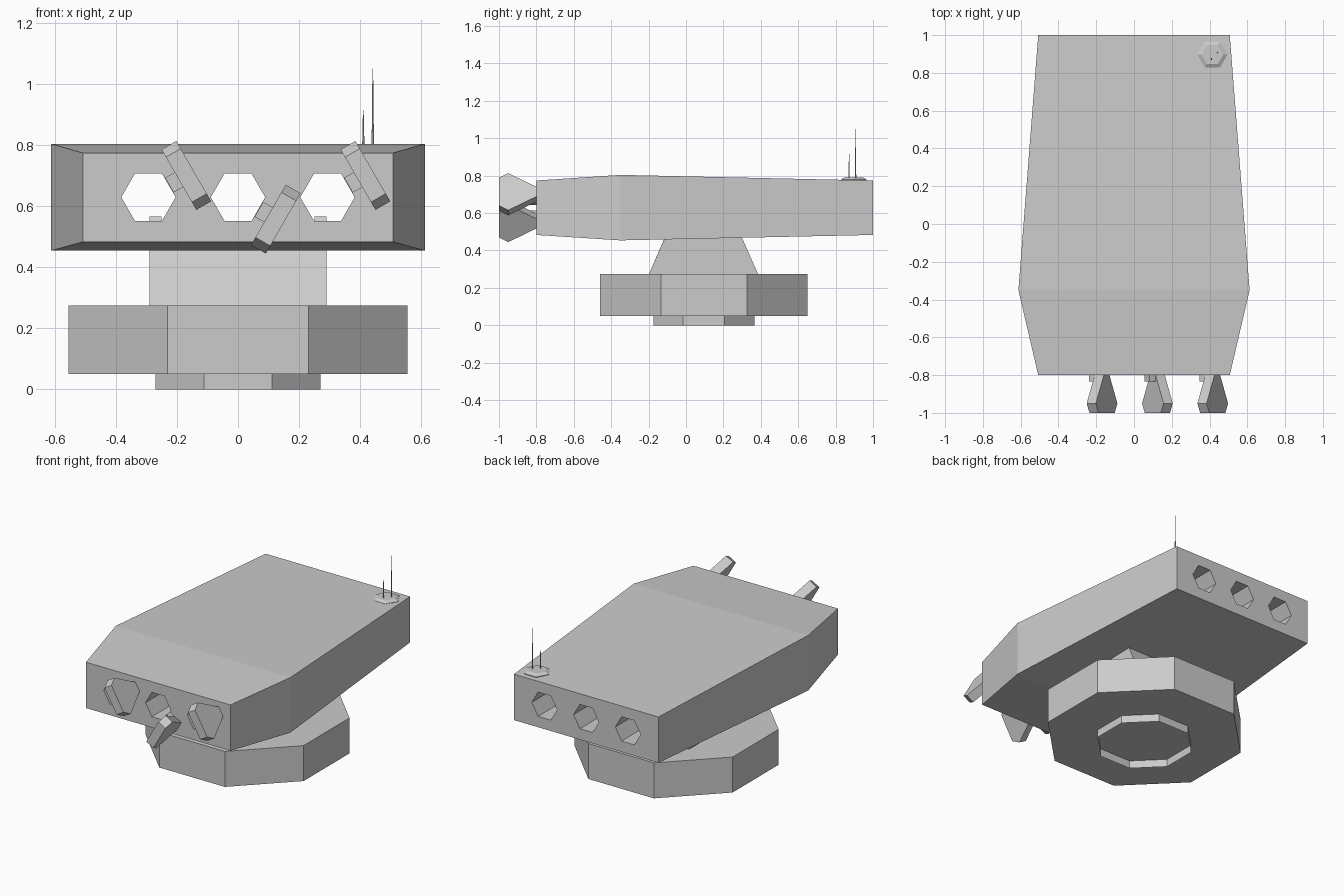
import bpy, bmesh
from math import cos, sin, radians, pi
from mathutils import Vector

if "Cube" in bpy.data.objects:
    bpy.data.objects.remove(bpy.data.objects["Cube"])


def mesh_object(name, rings, caps=True):
    """Skin a list of matching vertex rings, optionally closing both ends."""
    bm = bmesh.new()
    loops = [[bm.verts.new(p) for p in ring] for ring in rings]
    n = len(loops[0])
    for a, b in zip(loops, loops[1:]):
        for i in range(n):
            j = (i + 1) % n
            bm.faces.new((a[i], a[j], b[j], b[i]))
    if caps:
        bm.faces.new(loops[0])
        bm.faces.new(loops[-1])
    bmesh.ops.recalc_face_normals(bm, faces=bm.faces)
    me = bpy.data.meshes.new(name)
    bm.to_mesh(me)
    bm.free()
    ob = bpy.data.objects.new(name, me)
    bpy.context.collection.objects.link(ob)
    return ob


def polygon(sides, r, turn=0.0):
    return [(r * cos(turn + 2 * pi * i / sides), r * sin(turn + 2 * pi * i / sides))
            for i in range(sides)]


def prism(name, pts, origin, u, v, n, d0, d1):
    """Extrude a 2D outline lying on axes u, v from d0 to d1 along n."""
    o, u, v, n = map(Vector, (origin, u, v, n))
    return mesh_object(name, [[o + u * a + v * b + n * d for a, b in pts] for d in (d0, d1)])


X, Y, Z = (1, 0, 0), (0, 1, 0), (0, 0, 1)
BASE_Y = 0.095
HOLE_Z, HOLE_R = 0.629, 0.089
HOLES = {"left": (-0.293, 30), "middle": (0.0, -30), "right": (0.293, 30)}

# Launcher body: three rectangular sections, widest near the front
sections = [(-0.8, 0.507, 0.483, 0.774), (-0.35, 0.612, 0.454, 0.804), (1.0, 0.507, 0.483, 0.774)]
body = mesh_object("launcher_body", [
    [(-w, y, lo), (w, y, lo), (w, y, hi), (-w, y, hi)] for y, w, lo, hi in sections])

# Hexagonal launch tubes cut right through
for side, (x, _) in HOLES.items():
    cutter = prism("tube_cutter_" + side, polygon(6, HOLE_R), (x, 0, HOLE_Z), X, Z, Y, -1.2, 1.2)
    mod = body.modifiers.new("tube_" + side, "BOOLEAN")
    mod.operation, mod.solver, mod.object = "DIFFERENCE", "EXACT", cutter
bpy.context.view_layer.update()
cut_mesh = bpy.data.meshes.new_from_object(
    body.evaluated_get(bpy.context.evaluated_depsgraph_get()))
body.modifiers.clear()
body.data = cut_mesh
for ob in list(bpy.data.objects):
    if ob.name.startswith("tube_cutter"):
        bpy.data.objects.remove(ob)

# Opened tube covers and their hinges
cover = [(-0.085, -1.0), (0.085, -1.0), (0.114, -0.95), (0.03, -0.8), (-0.03, -0.8), (-0.114, -0.95)]
hinge = [(-0.028, -0.835), (0.028, -0.835), (0.028, -0.795), (-0.028, -0.795)]
for side, (x, deg) in HOLES.items():
    a = radians(deg)
    n, u = (cos(a), 0, sin(a)), (-sin(a), 0, cos(a))
    prism("cover_" + side, cover, (x, 0, HOLE_Z), u, Y, n, 0.115, 0.171)
    prism("hinge_" + side, hinge, (x, 0, HOLE_Z), u, Y, n, 0.079, 0.118)

# Tapered neck, with side cheeks reaching into the body
neck = [(-0.20, 0.27), (0.387, 0.27), (0.265, 0.545), (-0.08, 0.545)]
cheek = [(-0.20, 0.27), (0.387, 0.27), (0.256, 0.566), (-0.07, 0.566)]
prism("neck", neck, (0, 0, 0), Y, Z, X, -0.25, 0.25)
for side, s in (("left", -1), ("right", 1)):
    prism("neck_cheek_" + side, cheek, (0, 0, 0), Y, Z, X, s * 0.25, s * 0.29)

# Octagonal turntable and open mounting ring under it
oct_r = 1 / cos(pi / 8)
prism("turntable", polygon(8, 0.555 * oct_r, pi / 8), (0, BASE_Y, 0), X, Y, Z, 0.05, 0.275)
ring = polygon(8, 0.27 * oct_r, pi / 8)
mesh_object("mounting_ring", [[(x, y + BASE_Y, z) for x, y in ring] for z in (0.0, 0.05)], caps=False)

# Antenna base and tapered rods
AX, AY = 0.415, 0.897
mesh_object("antenna_base", [
    [(AX + x, AY + y, z) for x, y in polygon(6, r)]
    for r, z in ((0.08, 0.772), (0.08, 0.779), (0.058, 0.79))])
for name, x, y, top in (("tall_antenna", 0.441, 0.907, 1.05), ("short_antenna", 0.41, 0.872, 0.915)):
    mid = 0.785 + (top - 0.785) * 0.6
    mesh_object(name, [[(x + p, y + q, z) for p, q in polygon(6, r)]
                       for r, z in ((0.004, 0.78), (0.0025, mid), (0.001, top))])
